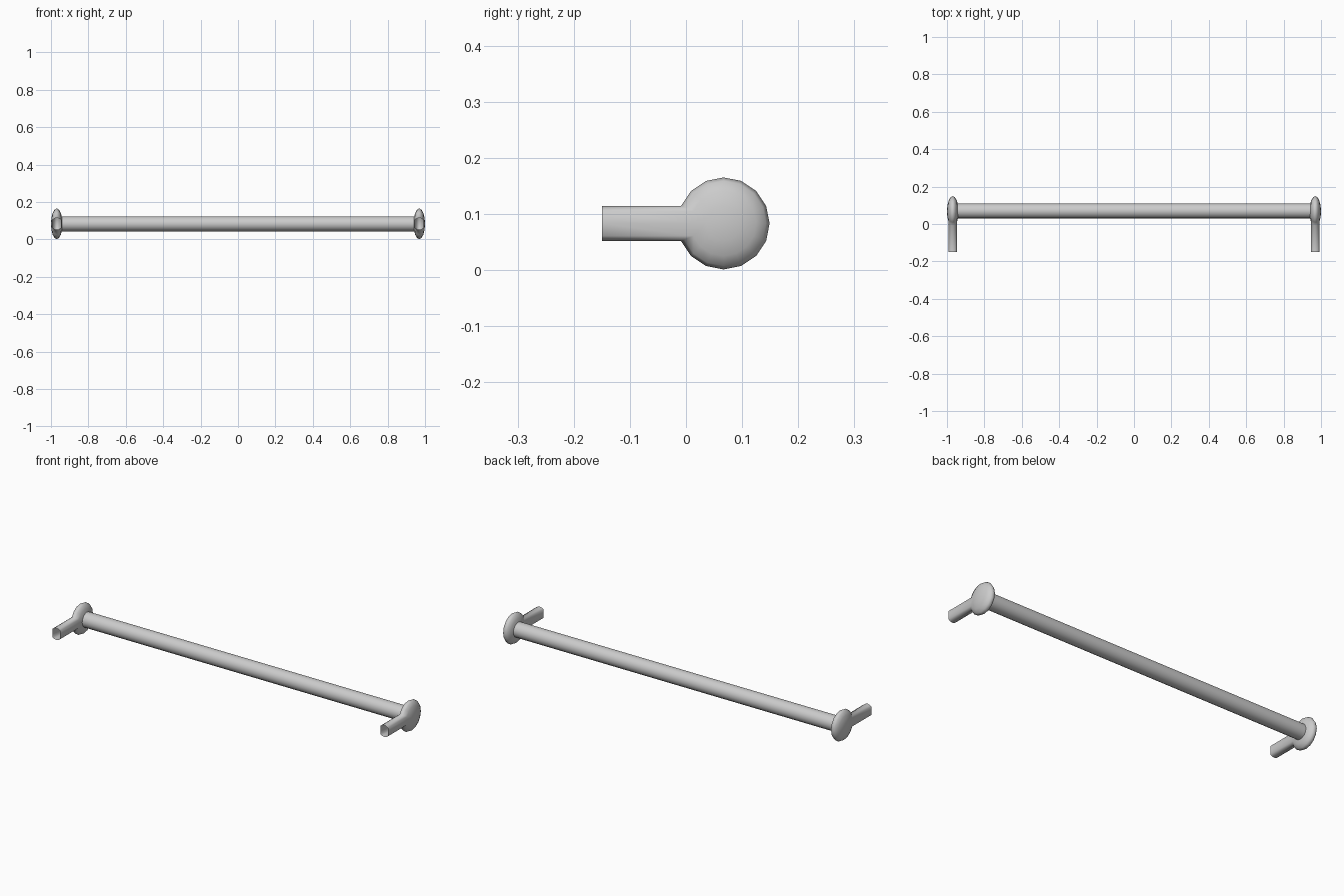
import bpy, bmesh, math
from mathutils import Matrix, Vector

if "Cube" in bpy.data.objects:
    bpy.data.objects.remove(bpy.data.objects["Cube"])

CY, CZ = 0.067, 0.083          # shared axis of bar and end knobs
KX, KR, KT = 0.969, 0.082, 0.031  # knob centre, radius, half thickness


def finish(bm, name, angle):
    bmesh.ops.recalc_face_normals(bm, faces=bm.faces)
    me = bpy.data.meshes.new(name)
    bm.to_mesh(me)
    bm.free()
    ob = bpy.data.objects.new(name, me)
    bpy.context.collection.objects.link(ob)
    bpy.ops.object.select_all(action='DESELECT')
    ob.select_set(True)
    bpy.context.view_layer.objects.active = ob
    bpy.ops.object.shade_smooth_by_angle(angle=math.radians(angle))
    return ob


# crossbar: open tube whose ends sit inside the knobs
bm = bmesh.new()
bmesh.ops.create_cone(bm, cap_ends=False, segments=16, radius1=0.04, radius2=0.04, depth=1.89)
bmesh.ops.rotate(bm, verts=bm.verts, matrix=Matrix.Rotation(math.pi / 2, 3, 'Y'))
bmesh.ops.translate(bm, verts=bm.verts, vec=(0, CY + 0.003, CZ))
finish(bm, "crossbar", 40)

# end knob: flattened sphere with its poles along x
for side, label in ((-1, "left"), (1, "right")):
    bm = bmesh.new()
    bmesh.ops.create_uvsphere(bm, u_segments=16, v_segments=8, radius=1)
    bmesh.ops.rotate(bm, verts=bm.verts, matrix=Matrix.Rotation(math.pi / 2, 3, 'Y'))

    # mounting arm: rim faces on the front pulled out into an open tube
    def on_arm(f):
        c = f.calc_center_median()
        return abs(c.x) < 0.7 and c.y < 0 and abs(math.atan2(c.z, -c.y)) < 0.39
    patch = [f for f in bm.faces if on_arm(f)]
    border = [e for e in bm.edges if sum(f in patch for f in e.link_faces) == 1]
    bmesh.ops.scale(bm, verts=bm.verts, vec=(KT, KR, KR))
    bmesh.ops.translate(bm, verts=bm.verts, vec=(side * KX, CY, CZ))
    out = bmesh.ops.extrude_edge_only(bm, edges=border)
    for v in out["geom"]:
        if isinstance(v, bmesh.types.BMVert):
            v.co.y = -0.15
    bmesh.ops.delete(bm, geom=patch, context='FACES')
    finish(bm, label + "_end_knob_and_arm", 60)
